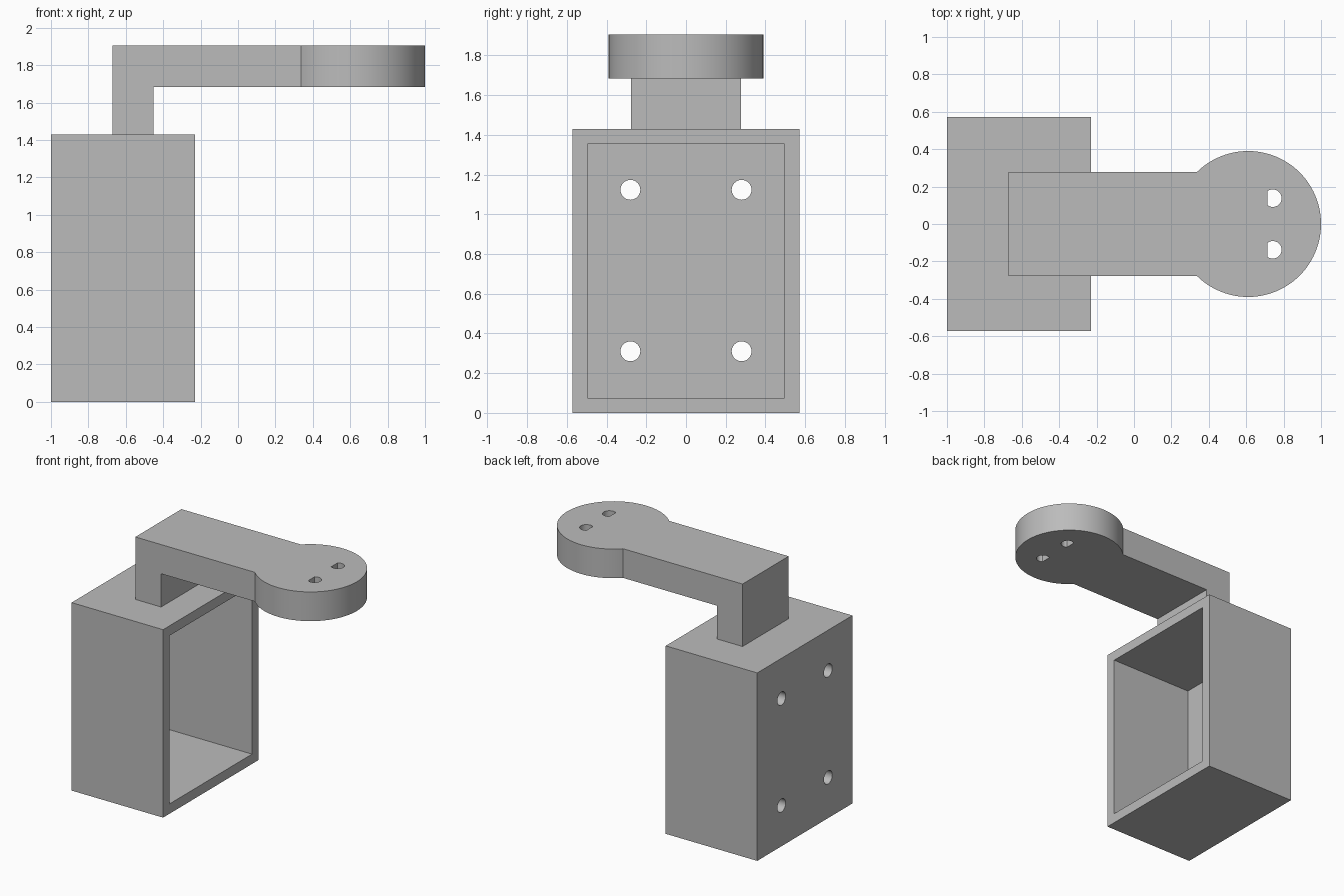
import bpy, bmesh
from math import sin, cos, pi, acos

if "Cube" in bpy.data.objects:
    bpy.data.objects.remove(bpy.data.objects["Cube"], do_unlink=True)

GREY = (0.5, 0.5, 0.5, 1.0)
grey = bpy.data.materials.new("plain_grey")
grey.use_nodes = True
grey.diffuse_color = GREY
grey.node_tree.nodes["Principled BSDF"].inputs["Base Color"].default_value = GREY


def prism(name, outline, axis, lo, hi):
    """Extrude a 2D outline along one axis (0=x, 1=y, 2=z)."""
    def point(p, d):
        co = list(p)
        co.insert(axis, d)
        return co
    bm = bmesh.new()
    base = bm.faces.new([bm.verts.new(point(p, lo)) for p in outline])
    top = bmesh.ops.extrude_face_region(bm, geom=[base])["geom"]
    for v in top:
        if isinstance(v, bmesh.types.BMVert):
            v.co[axis] = hi
    bmesh.ops.recalc_face_normals(bm, faces=bm.faces)
    mesh = bpy.data.meshes.new(name)
    bm.to_mesh(mesh)
    bm.free()
    mesh.materials.append(grey)
    ob = bpy.data.objects.new(name, mesh)
    bpy.context.collection.objects.link(ob)
    return ob


def rect(a0, a1, b0, b1):
    return [(a0, b0), (a1, b0), (a1, b1), (a0, b1)]


def arc(a, b, r, half, n, closed=False):
    steps = n if closed else n - 1
    return [(a + r * cos(-half + 2 * half * i / steps),
             b + r * sin(-half + 2 * half * i / steps)) for i in range(n)]


def combine(ob, other, operation):
    mod = ob.modifiers.new(operation.title(), 'BOOLEAN')
    mod.operation, mod.object, mod.solver = operation, other, 'EXACT'
    bpy.context.view_layer.objects.active = ob
    bpy.ops.object.modifier_apply(modifier=mod.name)
    bpy.data.objects.remove(other, do_unlink=True)


# Housing: box open towards +x
housing = prism("housing", rect(-1, -0.23, -0.572, 0.572), 2, 0, 1.43)
cavity = prism("cavity_cutter", rect(-0.497, 0.497, 0.075, 1.355), 0, -0.925, 0.1)
combine(housing, cavity, 'DIFFERENCE')

# Four screw holes through the back wall
for y in (-0.28, 0.28):
    for z in (0.31, 1.123):
        hole = prism("screw_cutter", arc(y, z, 0.05, pi, 32, True), 0, -1.1, -0.8)
        combine(housing, hole, 'DIFFERENCE')

# Arm: L-shaped bracket ending in a round pad
profile = [(-0.67, 1.43), (-0.453, 1.43), (-0.453, 1.683), (0.61, 1.683),
           (0.61, 1.905), (-0.67, 1.905)]
arm = prism("arm", profile, 1, -0.277, 0.277)
pad = prism("pad", arc(0.61, 0, 0.39, pi, 96, True), 2, 1.683, 1.905)
combine(arm, pad, 'UNION')

# Two D-shaped shaft holes through the pad
R, FLAT = 0.047, 0.027
for y in (-0.138, 0.138):
    d_hole = prism("shaft_cutter", arc(0.742, y, R, acos(-FLAT / R), 24), 2, 1.5, 2.1)
    combine(arm, d_hole, 'DIFFERENCE')

# Smooth round walls, crisp edges
for ob in (housing, arm):
    bpy.ops.object.select_all(action='DESELECT')
    ob.select_set(True)
    bpy.context.view_layer.objects.active = ob
    bpy.ops.object.shade_smooth_by_angle(angle=pi / 6)
